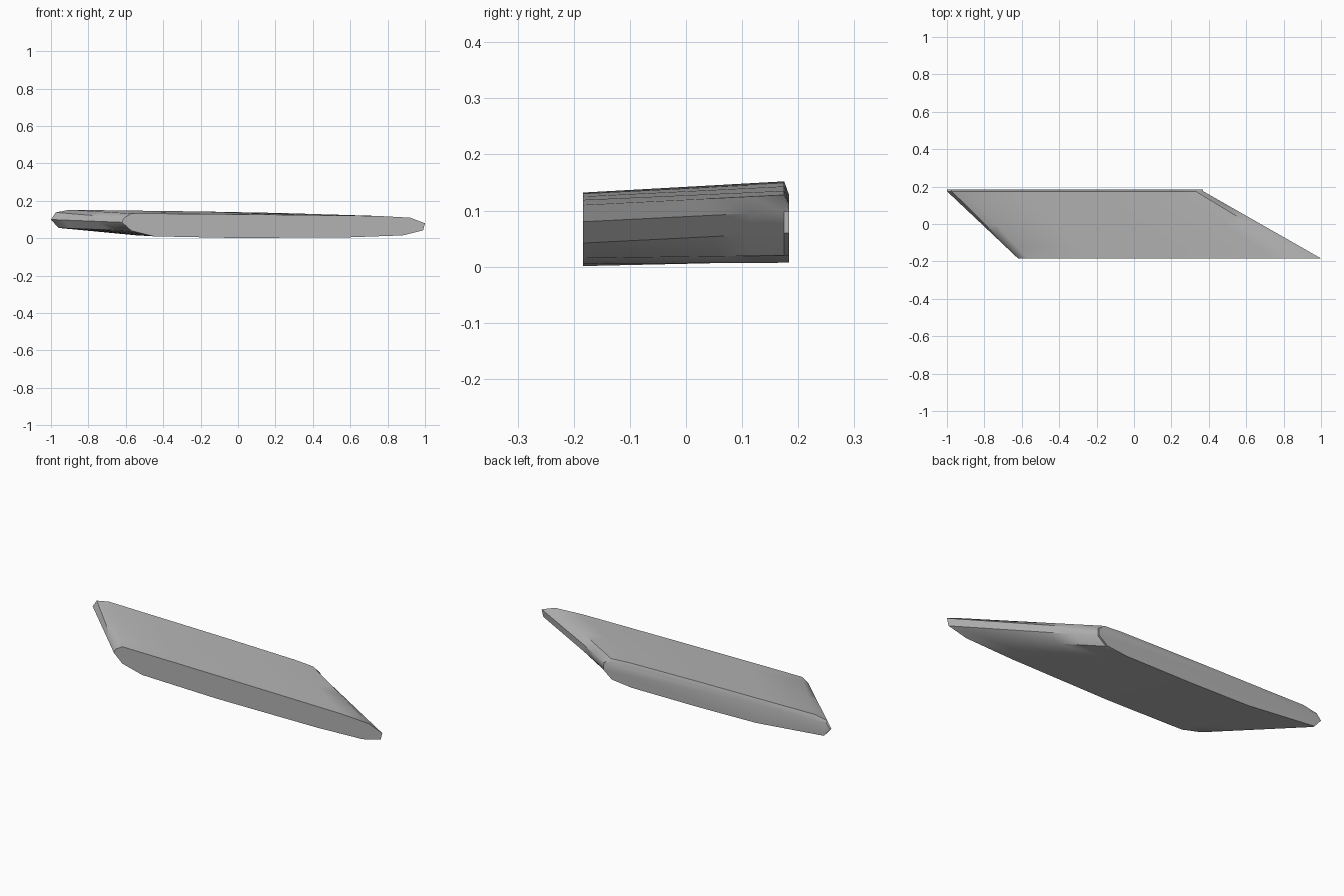
import bpy, bmesh, math

cube = bpy.data.objects.get("Cube")
if cube:
    bpy.data.objects.remove(cube)

grey = bpy.data.materials.new("stone_grey")
grey.use_nodes = True
colour = (0.45, 0.45, 0.45, 1)
grey.diffuse_color = colour
grey.node_tree.nodes["Principled BSDF"].inputs["Base Color"].default_value = colour

# End profiles (x, z), clockwise from the left tip, point for point
front = [(-.62, .085), (-.61, .108), (-.57, .132), (-.25, .130), (.25, .125),
         (.75, .119), (.92, .110), (1.0, .08), (.99, .042), (.88, .015),
         (.60, .005), (0, .001), (-.45, .010), (-.57, .040)]
back = [(-1.0, .100), (-.975, .138), (-.90, .152), (-.60, .148), (-.20, .143),
        (.22, .135), (.33, .128), (.37, .098), (.37, .060), (.32, .020),
        (.20, .007), (-.20, .009), (-.55, .016), (-.96, .055)]
Y0, Y1, YC = -.184, .175, .184

# Loft the slab between the two profiles
bm = bmesh.new()
rings = []
STEPS = 6
for i in range(STEPS + 1):
    t = i / STEPS
    rings.append([bm.verts.new((a[0] + (b[0] - a[0]) * t, Y0 + (Y1 - Y0) * t,
                                a[1] + (b[1] - a[1]) * t))
                  for a, b in zip(front, back)])

# Chamfered rear rim
rings.append([bm.verts.new((x, YC, min(z, .128 - .012 * (x + 1)))) for x, z in back])

n = len(front)
for r, s in zip(rings, rings[1:]):
    for j in range(n):
        k = (j + 1) % n
        bm.faces.new((r[j], r[k], s[k], s[j]))
bm.faces.new(rings[0])
bm.faces.new(rings[-1])
bmesh.ops.recalc_face_normals(bm, faces=bm.faces)

mesh = bpy.data.meshes.new("slanted_slab")
bm.to_mesh(mesh)
bm.free()
mesh.materials.append(grey)
slab = bpy.data.objects.new("slanted_slab", mesh)
bpy.context.collection.objects.link(slab)

# Smooth rounding, crisp rims
bpy.ops.object.select_all(action='DESELECT')
slab.select_set(True)
bpy.context.view_layer.objects.active = slab
bpy.ops.object.shade_smooth_by_angle(angle=math.radians(40))
